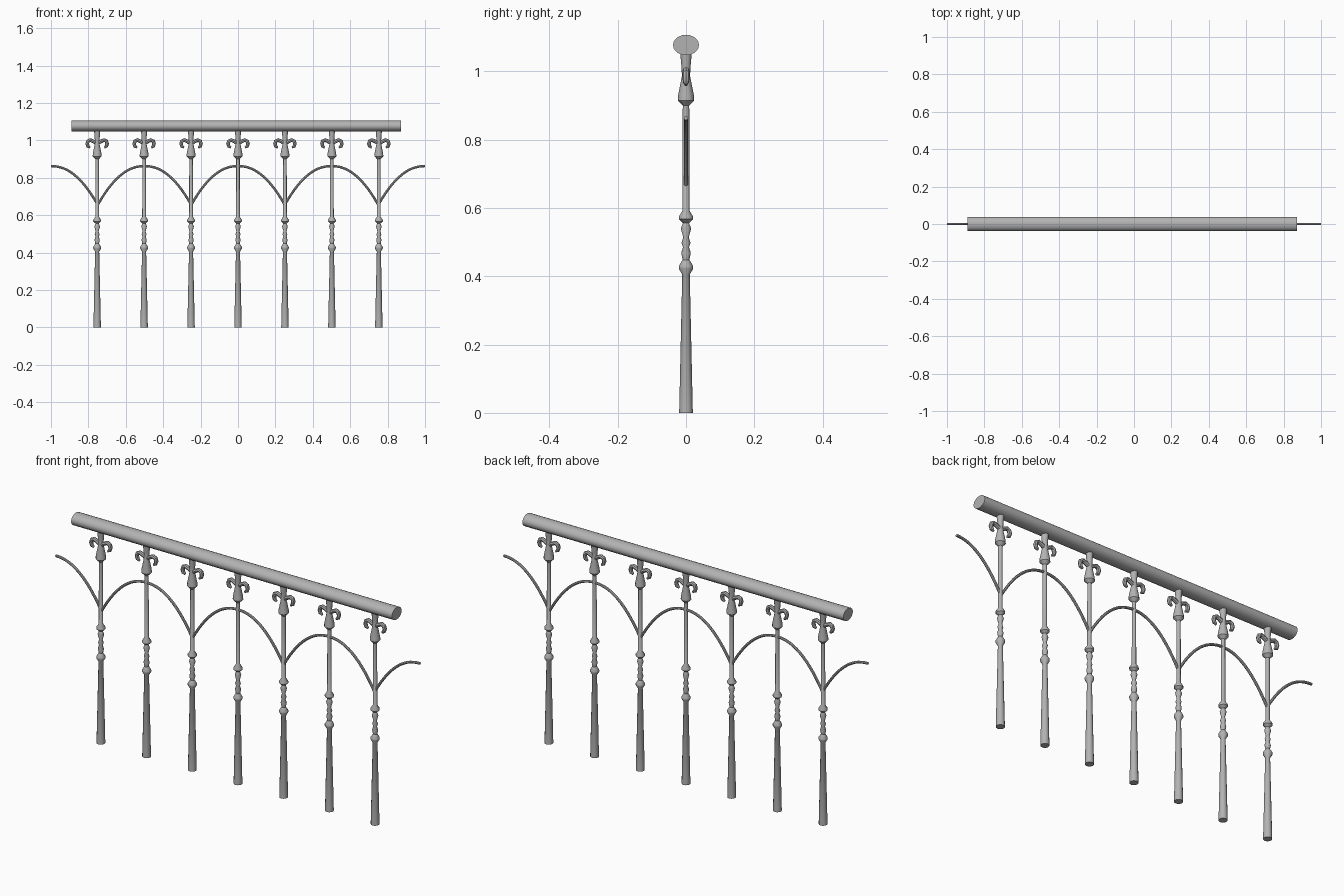
import bpy, bmesh, math
from mathutils import Vector

cube = bpy.data.objects.get("Cube")
if cube:
    bpy.data.objects.remove(cube, do_unlink=True)

iron = bpy.data.materials.new("grey iron")
iron.use_nodes = True
GREY = (0.45, 0.45, 0.45, 1)
iron.diffuse_color = GREY
iron.node_tree.nodes["Principled BSDF"].inputs["Base Color"].default_value = GREY


def loft(name, rings):
    """Mesh skinned through rings of points, capped at both ends."""
    bm = bmesh.new()
    loops = [[bm.verts.new(p) for p in ring] for ring in rings]
    n = len(loops[0])
    for a, b in zip(loops, loops[1:]):
        for i in range(n):
            j = (i + 1) % n
            bm.faces.new((a[i], a[j], b[j], b[i]))
    bm.faces.new(loops[0])
    bm.faces.new(loops[-1])
    bmesh.ops.recalc_face_normals(bm, faces=bm.faces)
    mesh = bpy.data.meshes.new(name)
    bm.to_mesh(mesh)
    bm.free()
    mesh.materials.append(iron)
    return mesh


def lathe(name, profile, sides=12):
    angles = [math.tau * i / sides for i in range(sides)]
    return loft(name, [[(r * math.cos(a), r * math.sin(a), z) for a in angles]
                       for r, z in profile])


def tube(name, path, radii, sides=8):
    """Round bar swept along a path of (x, z) points."""
    pts = [Vector((x, 0, z)) for x, z in path]
    rings = []
    for i, p in enumerate(pts):
        t = (pts[min(i + 1, len(pts) - 1)] - pts[max(i - 1, 0)]).normalized()
        side = Vector((0, 1, 0))
        up = side.cross(t)
        rings.append([p + radii[i] * (math.cos(a) * side + math.sin(a) * up)
                      for a in (math.tau * k / sides for k in range(sides))])
    return loft(name, rings)


def place(name, mesh, x=0.0):
    obj = bpy.data.objects.new(name, mesh)
    obj.location.x = x
    bpy.context.collection.objects.link(obj)
    return obj


def smooth(obj, angle=40):
    bpy.ops.object.select_all(action='DESELECT')
    obj.select_set(True)
    bpy.context.view_layer.objects.active = obj
    bpy.ops.object.shade_smooth_by_angle(angle=math.radians(angle))


# Turned baluster: tapered foot, beads, shaft, bulb and neck
baluster = lathe("baluster", [
    (.02, 0), (.011, .405), (.021, .422), (.021, .43), (.010, .448),
    (.014, .468), (.009, .485), (.013, .498), (.008, .513), (.015, .54),
    (.009, .556), (.021, .567), (.021, .575), (.010, .592), (.0095, .9),
    (.024, .915), (.023, .93), (.012, .985), (.013, 1.01), (.017, 1.055)])

# Curled leaves either side of the neck
leaf_path = [(0, .983), (.02, .995), (.037, 1.002), (.049, .996),
             (.053, .982), (.049, .968), (.038, .961)]
leaf_radii = [.010, .010, .010, .010, .010, .009, .005]
leaves = [tube("leaf", [(s * x, z) for x, z in leaf_path], leaf_radii)
          for s in (-1, 1)]

# Half arch from crown to springing
steps = 14
half = [(.25 * i / steps, .863 - .208 * (i / steps) ** 2.15)
        for i in range(steps + 1)]


def arch(name, path):
    return tube(name, path, [.0065] * len(path))


mirrored = [(-x, z) for x, z in reversed(half)]
full_arch = arch("arch", mirrored + half[1:])
end_arches = {-1: arch("end_arch", half), 1: arch("end_arch", mirrored)}

# Posts
for i in range(7):
    x = -.753 + .251 * i
    smooth(place(f"baluster_{i + 1}", baluster, x))
    for side, leaf in zip(("right", "left"), leaves):
        smooth(place(f"leaf_{side}_{i + 1}", leaf, x))

# Arches springing from every second post
for i in range(3):
    smooth(place(f"arch_{i + 1}", full_arch, -.5 + .5 * i))
for x, mesh in end_arches.items():
    smooth(place("end_arch_right" if x < 0 else "end_arch_left", mesh, x))

# Handrail with rounded oval section
oval = [(.038 * math.cos(a), 1.077 + .03 * math.sin(a))
        for a in (math.tau * k / 20 for k in range(20))]
rail = loft("handrail", [[(x, y, z) for y, z in oval] for x in (-.89, .872)])
smooth(place("handrail", rail))
